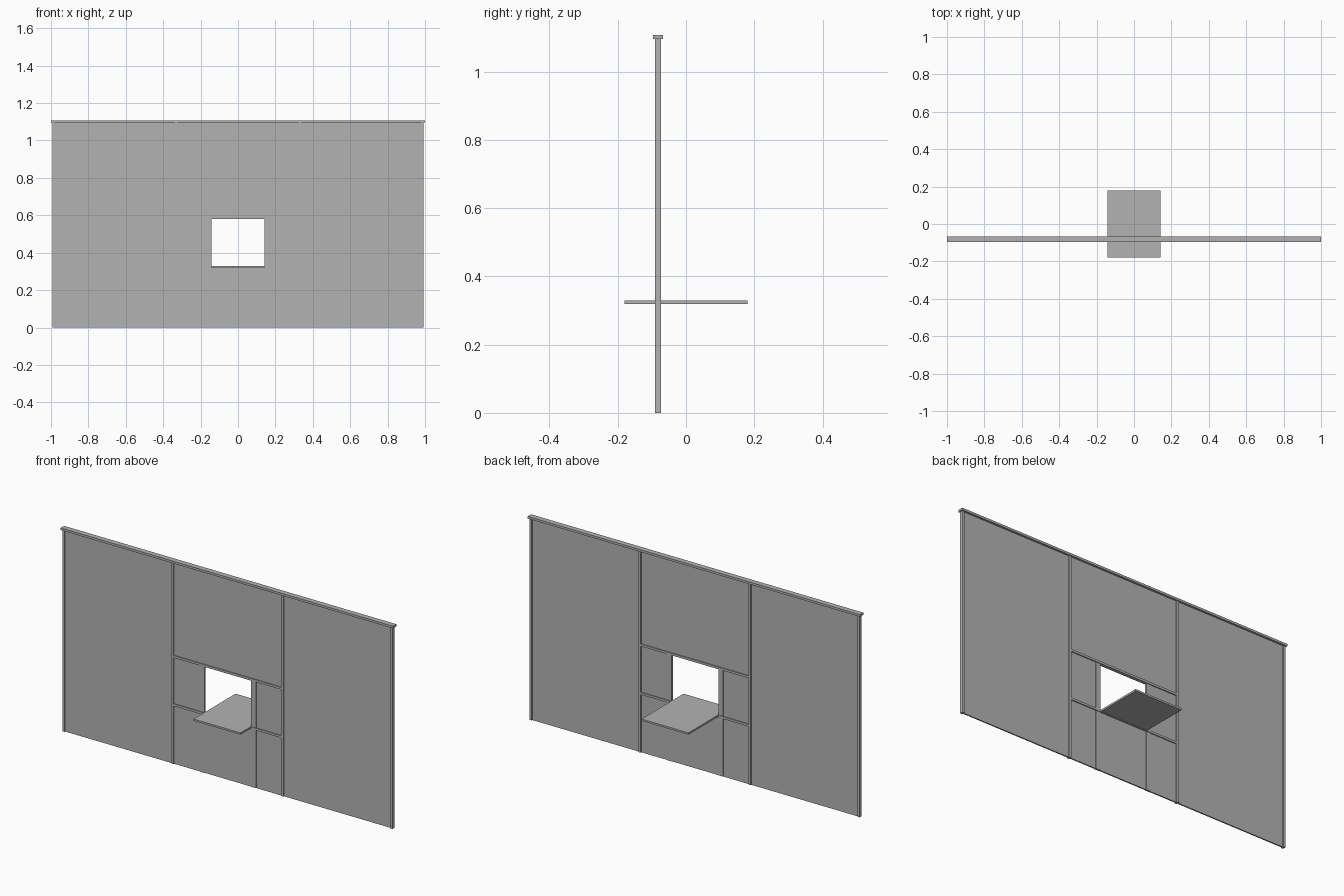
import bpy

cube = bpy.data.objects.get("Cube")
if cube:
    bpy.data.objects.remove(cube, do_unlink=True)

grey = bpy.data.materials.new("plain grey")
grey.use_nodes = True
COLOUR = (0.45, 0.45, 0.45, 1)
grey.diffuse_color = COLOUR
grey.node_tree.nodes["Principled BSDF"].inputs["Base Color"].default_value = COLOUR

WALL_Y = -0.082
PANEL, STUD, POST, CAP = 0.007, 0.011, 0.018, 0.029  # depths of the layers
TOP = 1.095
SILL = (0.316, 0.328)
HEAD = (0.579, 0.591)
WINDOW = 0.141
STUD_OUT = 0.17
BAY = 0.324
POST_OUT = 0.338
END_IN, END_OUT = 0.98, 0.993


def box(name, x, y, z):
    """Box from three (low, high) ranges."""
    bpy.ops.mesh.primitive_cube_add(size=1, location=[sum(r) / 2 for r in (x, y, z)])
    obj = bpy.context.object
    obj.name = name
    obj.scale = [r[1] - r[0] for r in (x, y, z)]
    bpy.ops.object.transform_apply(location=False, rotation=False, scale=True)
    obj.data.materials.append(grey)
    return obj


def wall_part(name, x, z, depth):
    """Box centred on the thickness of the wall."""
    return box(name, x, (WALL_Y - depth / 2, WALL_Y + depth / 2), z)


def pair(name, inner, outer, z, depth):
    """The same wall part on the left and the right."""
    wall_part("left_" + name, (inner, outer), z, depth)
    wall_part("right_" + name, (-outer, -inner), z, depth)


# Frame: posts, top cap and the rails of the middle bay
pair("end_post", END_IN, END_OUT, (0, TOP), POST)
pair("middle_post", BAY, POST_OUT, (0, TOP), POST)
wall_part("top_cap", (-1, 1), (TOP, 1.107), CAP)
wall_part("window_head_rail", (-BAY, BAY), HEAD, POST)
wall_part("window_sill_rail", (-BAY, BAY), SILL, POST)

# Studs beside and below the window
pair("window_stud", WINDOW, STUD_OUT, (SILL[1], HEAD[0]), STUD)
pair("lower_stud", WINDOW, STUD_OUT, (0, SILL[0]), STUD)

# Infill panels
pair("side_panel", POST_OUT, END_IN, (0, TOP), PANEL)
pair("window_side_panel", STUD_OUT, BAY, (SILL[1], HEAD[0]), PANEL)
pair("lower_side_panel", STUD_OUT, BAY, (0, SILL[0]), PANEL)
wall_part("lower_middle_panel", (-WINDOW, WINDOW), (0, SILL[0]), PANEL)
wall_part("upper_panel", (-BAY, BAY), (HEAD[1], TOP), PANEL)

# Counter shelf passing through the window
box("counter_shelf", (-WINDOW, WINDOW), (-0.18, 0.18), (0.319, 0.329))
